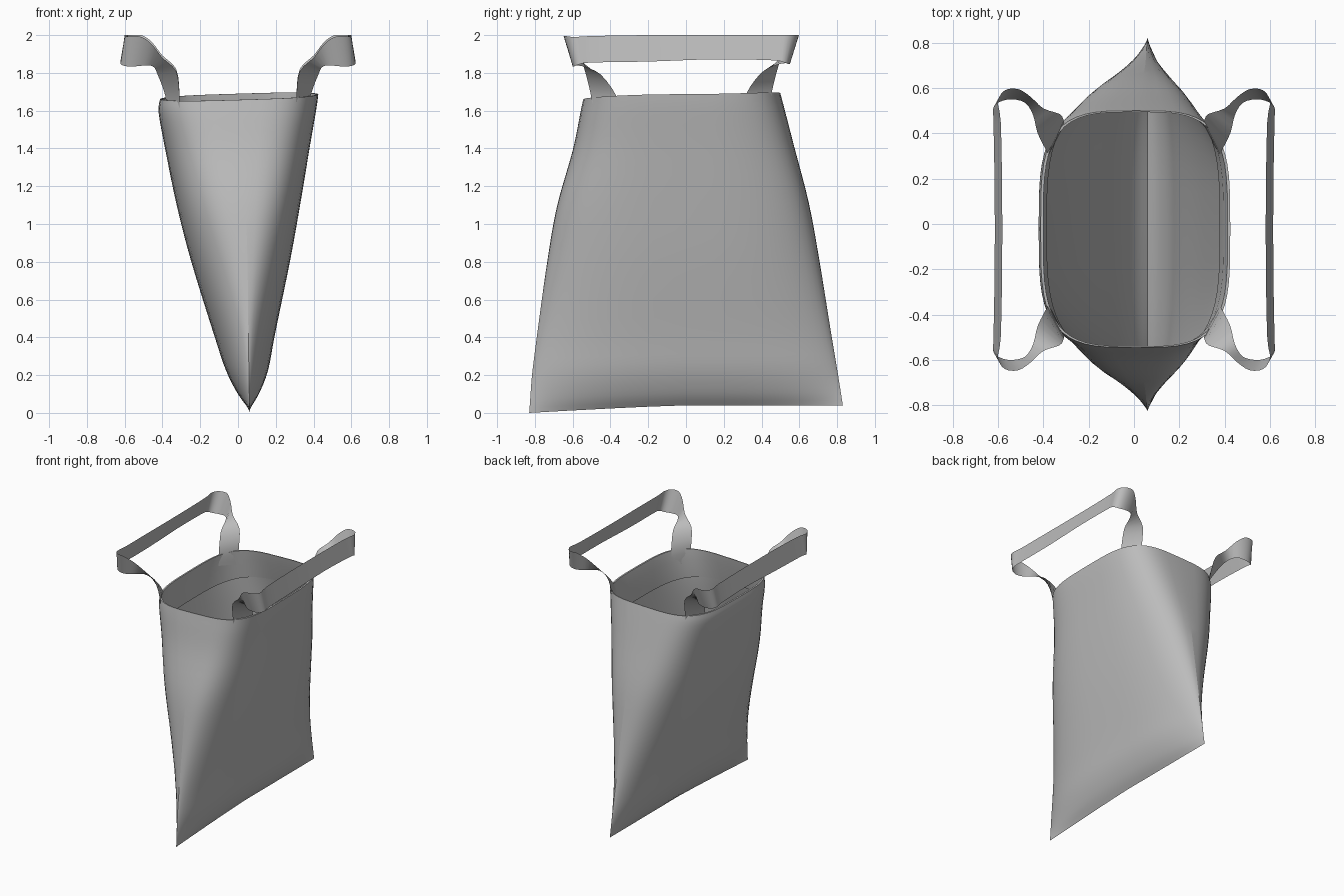
import bpy, bmesh, math

cube = bpy.data.objects.get("Cube")
if cube:
    bpy.data.objects.remove(cube, do_unlink=True)

GREY = (0.5, 0.5, 0.5, 1.0)
mat = bpy.data.materials.new("grey cloth")
mat.use_nodes = True
mat.diffuse_color = GREY
bsdf = mat.node_tree.nodes["Principled BSDF"]
bsdf.inputs["Base Color"].default_value = GREY
bsdf.inputs["Roughness"].default_value = 0.9


def finish(bm, name, angle=35):
    """Turn a bmesh into a smooth shaded, coloured object."""
    bmesh.ops.recalc_face_normals(bm, faces=bm.faces)
    me = bpy.data.meshes.new(name)
    bm.to_mesh(me)
    bm.free()
    ob = bpy.data.objects.new(name, me)
    bpy.context.collection.objects.link(ob)
    me.materials.append(mat)
    bpy.ops.object.select_all(action='DESELECT')
    ob.select_set(True)
    bpy.context.view_layer.objects.active = ob
    bpy.ops.object.shade_smooth_by_angle(angle=math.radians(angle))


def catmull(a, b, c, d, t):
    return 0.5 * (2 * b + (c - a) * t + (2 * a - 5 * b + 4 * c - d) * t * t
                  + (3 * b - a - 3 * c + d) * t ** 3)


def refine(rows, steps):
    """Smoothly interpolate rows of a table."""
    out = []
    for i in range(len(rows) - 1):
        quad = [rows[max(0, min(len(rows) - 1, i + k))] for k in (-1, 0, 1, 2)]
        for s in range(steps):
            out.append([catmull(*col, s / steps) for col in zip(*quad)])
    return out + [list(rows[-1])]


# Bag profile: z, left x, right x, centre x, front y, back y, roundness p, q
PROFILE = [
    (0.00, 0.06, 0.06, 0.06, -0.83, 0.83, 3.0, 1.0),
    (0.07, 0.00, 0.11, 0.06, -0.825, 0.82, 3.2, 1.15),
    (0.20, -0.065, 0.16, 0.058, -0.815, 0.80, 3.1, 1.35),
    (0.40, -0.13, 0.197, 0.055, -0.79, 0.768, 2.9, 1.6),
    (0.80, -0.25, 0.277, 0.05, -0.735, 0.705, 2.9, 2.1),
    (1.10, -0.325, 0.33, 0.04, -0.683, 0.65, 3.0, 2.6),
    (1.40, -0.385, 0.38, 0.02, -0.60, 0.572, 3.2, 3.1),
    (1.60, -0.42, 0.415, 0.01, -0.56, 0.52, 3.5, 3.4),
    (1.675, -0.412, 0.425, 0.01, -0.545, 0.50, 3.7, 3.6),
]
N = 14                                    # segments per quarter section


def section(row, inset=0.0):
    z0, xl, xr, xc, yf, yb, p, q = row
    xl, xr, yf, yb = xl + 2 * inset, xr - 2 * inset, yf + inset, yb - inset
    yc, pts = (yf + yb) / 2, []
    for i in range(4 * N):
        u = 2 * math.pi * i / (4 * N)
        c, s = math.cos(u), math.sin(u)
        c, s = (0 if abs(v) < 1e-6 else v for v in (c, s))
        fx, fy = abs(c) ** (2 / q), abs(s) ** (2 / p)
        x = xc + fx * ((xr - xc) if c >= 0 else (xl - xc))
        y = yc + fy * ((yb - yc) if s >= 0 else (yf - yc))
        k = z0 / 1.675
        low = 0.04 - 0.04 * max(0, -y / 0.83) ** 1.2
        high = 0.03 * x + 0.06 * y * abs(y)
        pts.append((x, y, z0 + low * (1 - k) ** 2 + high * k ** 3))
    return pts


# Bag body, with a hem folded inside the rim
bm = bmesh.new()
rows = refine(PROFILE, 4)
rings = [section(r) for r in rows]
rings += [section(rows[-1], 0.006), section(rows[-5], 0.010), section(rows[-8], 0.006)]
loops = [[bm.verts.new(c) for c in ring] for ring in rings]
for lo, hi in zip(loops, loops[1:]):
    for i in range(4 * N):
        j = (i + 1) % (4 * N)
        bm.faces.new((lo[i], lo[j], hi[j], hi[i]))
# Front and back seams run partway up
for lo, hi, r in zip(loops, loops[1:], rows[1:]):
    if r[0] < 1.08:
        for i in (N, 3 * N):
            bm.edges.get((lo[i], hi[i])).smooth = False
bmesh.ops.remove_doubles(bm, verts=bm.verts, dist=0.0005)
bmesh.ops.dissolve_degenerate(bm, edges=bm.edges, dist=0.0005)
finish(bm, "bag_body")

# Strap: top edge x y z, bottom edge x y z, from the foot inside the rim to mid strap
HALF = [
    (0.31, -0.485, 1.56, 0.378, -0.35, 1.58),
    (0.31, -0.505, 1.69, 0.385, -0.37, 1.68),
    (0.328, -0.535, 1.81, 0.425, -0.45, 1.79),
    (0.40, -0.56, 1.88, 0.445, -0.53, 1.83),
    (0.455, -0.61, 1.95, 0.48, -0.585, 1.84),
    (0.51, -0.645, 1.99, 0.54, -0.60, 1.835),
    (0.57, -0.64, 1.995, 0.59, -0.59, 1.835),
    (0.60, -0.59, 1.99, 0.62, -0.565, 1.845),
    (0.588, -0.50, 1.995, 0.62, -0.50, 1.855),
    (0.582, -0.20, 2.00, 0.615, -0.20, 1.86),
]
# The back half mirrors the front and sits slightly higher
BACK = [(a, -0.05 - b, min(c + 0.012, 2.0), d, -0.05 - e, f + 0.012)
        for a, b, c, d, e, f in reversed(HALF)]


def strap(name, side):
    bm = bmesh.new()
    pairs = [[bm.verts.new((side * r[k], r[k + 1], min(r[k + 2], 2.0))) for k in (0, 3)]
             for r in refine(HALF + BACK, 3)]
    for (a, b), (c, d) in zip(pairs, pairs[1:]):
        bm.faces.new((a, b, d, c))
    finish(bm, name, 60)


strap("left_strap", 1)
strap("right_strap", -1)
